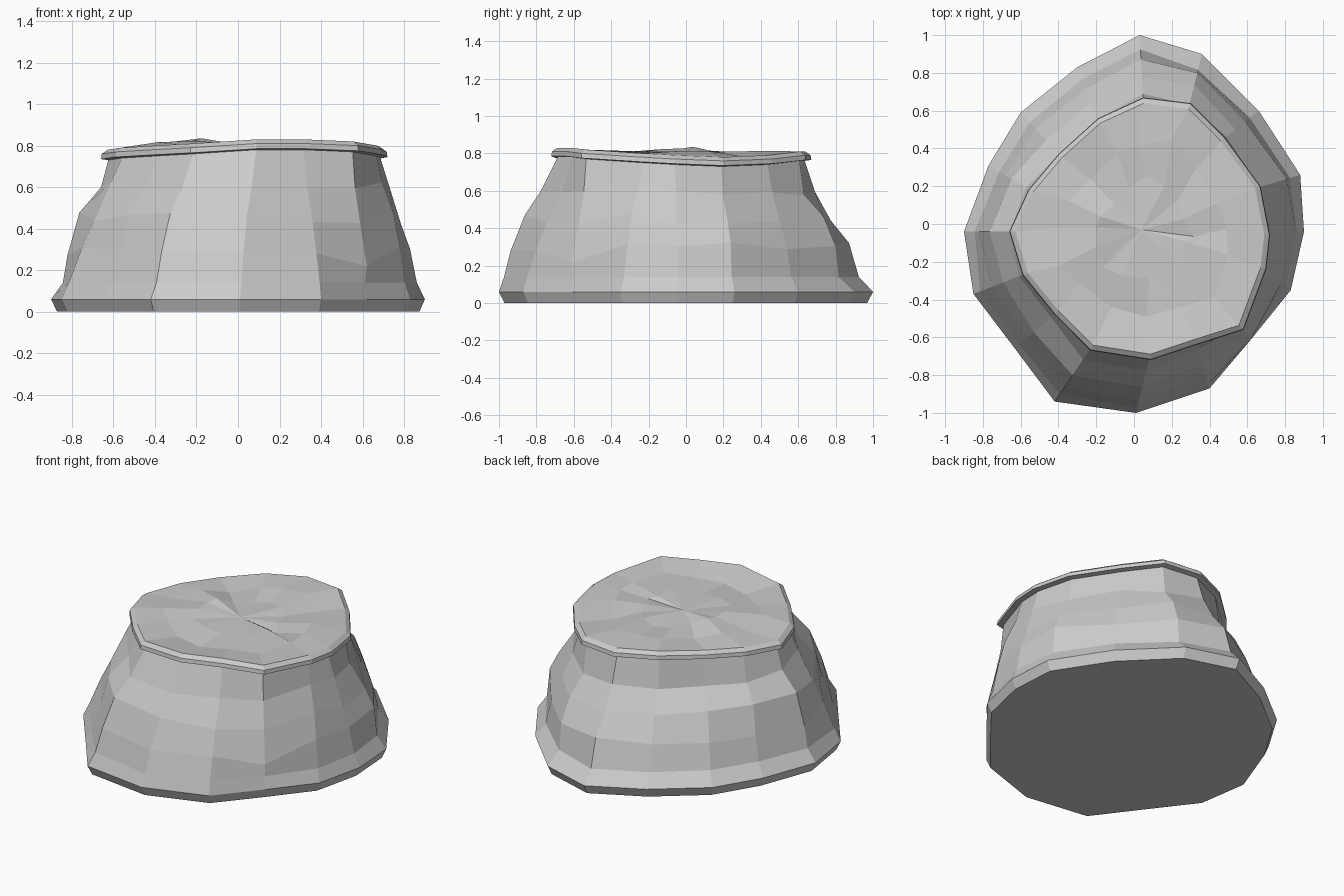
import bpy, bmesh, math, random
from mathutils import Vector

random.seed(4)
cube = bpy.data.objects.get("Cube")
if cube:
    bpy.data.objects.remove(cube, do_unlink=True)

# One stone colour for everything
stone = bpy.data.materials.new("grey stone")
stone.use_nodes = True
colour = (0.6, 0.6, 0.6, 1)
stone.diffuse_color = colour
stone.node_tree.nodes["Principled BSDF"].inputs["Base Color"].default_value = colour

# Plan outlines, counter-clockwise from the left side, sharing one corner order
FOOT = [(.88, .26), (.66, .6), (.36, .9), (.03, 1), (-.3, .83), (-.6, .59),
        (-.77, .31), (-.9, -.04), (-.85, -.37), (-.63, -.66), (-.42, -.94),
        (.01, -1), (.4, -.87), (.62, -.61), (.83, -.35), (.9, -.04)]
RIM = [(.67, .2), (.48, .46), (.3, .64), (.05, .67), (-.19, .56), (-.4, .37),
       (-.56, .18), (-.66, -.04), (-.59, -.27), (-.42, -.48), (-.23, -.67),
       (.09, -.72), (.33, -.64), (.58, -.56), (.7, -.24), (.72, -.06)]
RIM_Z = [.73, .74, .76, .76, .76, .75, .74, .73, .74, .75, .76, .78, .78, .77, .75, .74]
CENTRE = Vector((.04, -.03))
CORNER = 13  # steep front corner with a small overhang


def scaled(outline, factor):
    return [CENTRE + (Vector(p) - CENTRE) * factor for p in outline]


def ring(outline, heights):
    return [Vector((p.x, p.y, z)) for p, z in zip(outline, heights)]


def loft(name, rings, cap_start=False, peak=None):
    bm = bmesh.new()
    loops = [[bm.verts.new(v) for v in r] for r in rings]
    n = len(FOOT)
    for low, high in zip(loops, loops[1:]):
        for i in range(n):
            j = (i + 1) % n
            bm.faces.new((low[i], low[j], high[j], high[i]))
    if cap_start:
        bm.faces.new(loops[0][::-1])
    if peak:
        tip = bm.verts.new(peak)
        for i in range(n):
            bm.faces.new((loops[-1][i], loops[-1][(i + 1) % n], tip))
    mesh = bpy.data.meshes.new(name)
    bm.to_mesh(mesh)
    bm.free()
    mesh.materials.append(stone)
    bpy.context.collection.objects.link(bpy.data.objects.new(name, mesh))


# Body: bevelled foot, then chipped walls narrowing to the neck
neck = scaled(RIM, .95)
neck_ring = ring(neck, RIM_Z)
body = [ring(scaled(FOOT, .97), [0] * len(FOOT)),
        ring(scaled(FOOT, 1), [.06] * len(FOOT))]
for z, spread in ((.14, .82), (.3, .68), (.45, .48), (.6, .17)):
    level = []
    for i, (top, foot) in enumerate(zip(neck, FOOT)):
        foot = Vector(foot)
        # the front bulges more than the back
        t = spread - .07 * foot.y + random.uniform(-.05, .05)
        height = z + random.uniform(-.03, .03) * (z > .2)
        p = top.lerp(foot, t)
        if i == CORNER and z == .3:
            p, height = foot * 1.0, .22
        level.append(Vector((p.x, p.y, height)))
    body.append(level)
body.append(neck_ring)
loft("rock_body", body, cap_start=True)

# Cap: overhanging rim and a lumpy top
def lump(p):
    distance = (p - Vector((-.23, -.06))).length
    return .8 + .045 * math.exp(-(distance / .13) ** 2) + random.uniform(-.015, .015)


cap = [neck_ring,
       ring(scaled(RIM, 1), [z + .005 for z in RIM_Z]),
       ring(scaled(RIM, .995), [z + .03 for z in RIM_Z]),
       ring(scaled(RIM, .955), [z + .05 for z in RIM_Z])]
for factor in (.68, .38):
    plan = [p + Vector((random.uniform(-.03, .03), random.uniform(-.03, .03)))
            for p in scaled(RIM, factor)]
    cap.append(ring(plan, [lump(p) for p in plan]))
loft("rock_cap", cap, peak=(CENTRE.x, CENTRE.y, .8))
